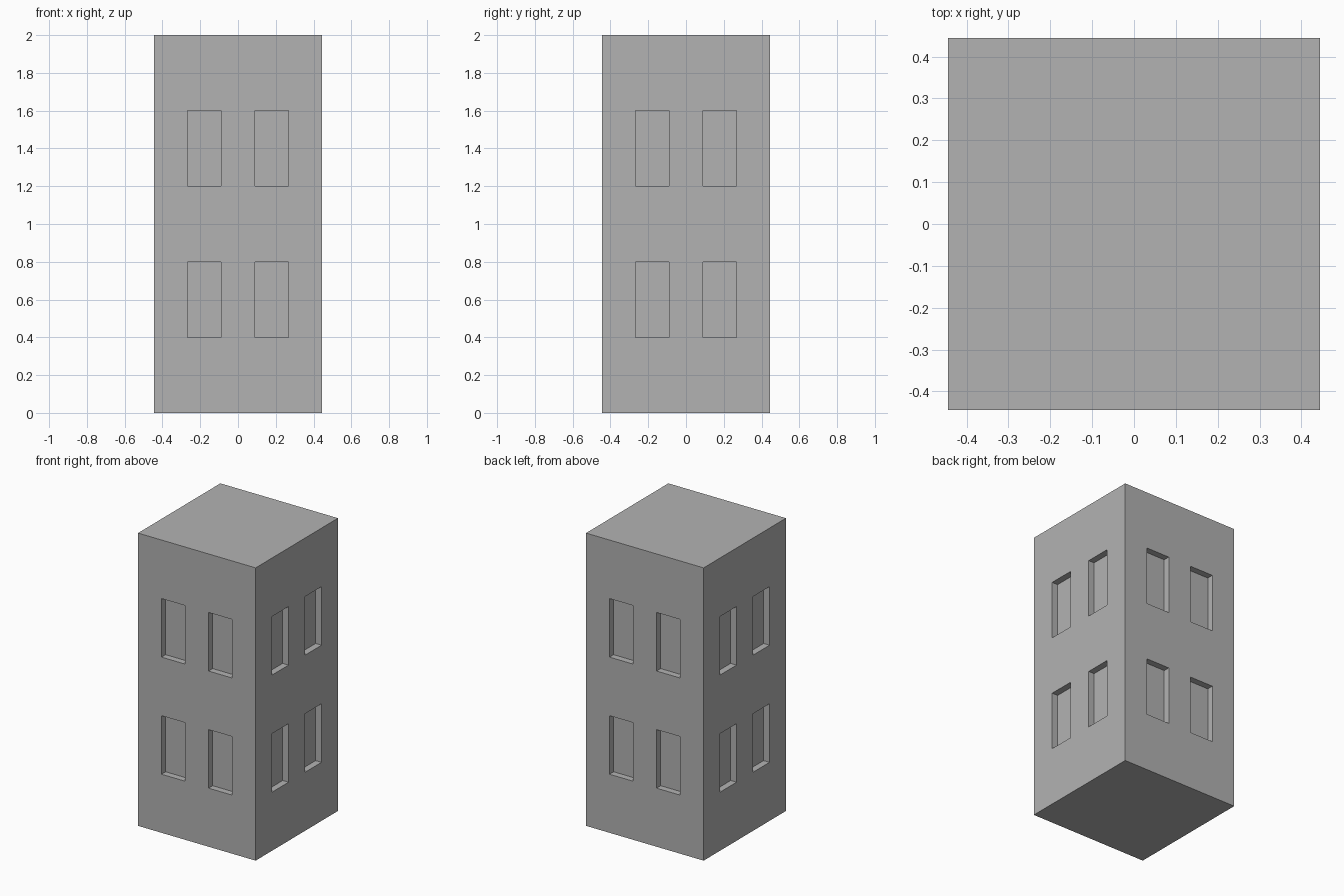
import bpy
import bmesh

default_cube = bpy.data.objects.get("Cube")
if default_cube:
    bpy.data.objects.remove(default_cube, do_unlink=True)

WIDTH = 8 / 9
HEIGHT = 2.0
RECESS = 0.05 * WIDTH
CELLS = 5

# Plain grey wall colour
grey = bpy.data.materials.new("plain_grey")
grey.use_nodes = True
colour = (0.448, 0.448, 0.448, 1)
grey.diffuse_color = colour
grey.node_tree.nodes["Principled BSDF"].inputs["Base Color"].default_value = colour

# Tower block divided into five bays and five rows on every side
bm = bmesh.new()
bmesh.ops.create_cube(bm, size=1)
bmesh.ops.subdivide_edges(bm, edges=bm.edges[:], cuts=CELLS - 1, use_grid_fill=True)
bmesh.ops.translate(bm, verts=bm.verts[:], vec=(0, 0, 0.5))
bmesh.ops.scale(bm, verts=bm.verts[:], vec=(WIDTH, WIDTH, HEIGHT))
bm.normal_update()


def is_window(face):
    """True for the second and fourth bay of the second and fourth row."""
    if abs(face.normal.z) > 0.5:
        return False
    c = face.calc_center_median()
    along = c.x if abs(face.normal.y) > 0.5 else c.y
    bay = int((along / WIDTH + 0.5) * CELLS)
    row = int(c.z / HEIGHT * CELLS)
    return bay in (1, 3) and row in (1, 3)


# Windows sunk into all four walls
windows = [f for f in bm.faces if is_window(f)]
bmesh.ops.inset_individual(bm, faces=windows, thickness=0, depth=-RECESS)
bm.normal_update()

mesh = bpy.data.meshes.new("tower_block")
bm.to_mesh(mesh)
bm.free()
mesh.materials.append(grey)
tower = bpy.data.objects.new("tower_block", mesh)
bpy.context.collection.objects.link(tower)
